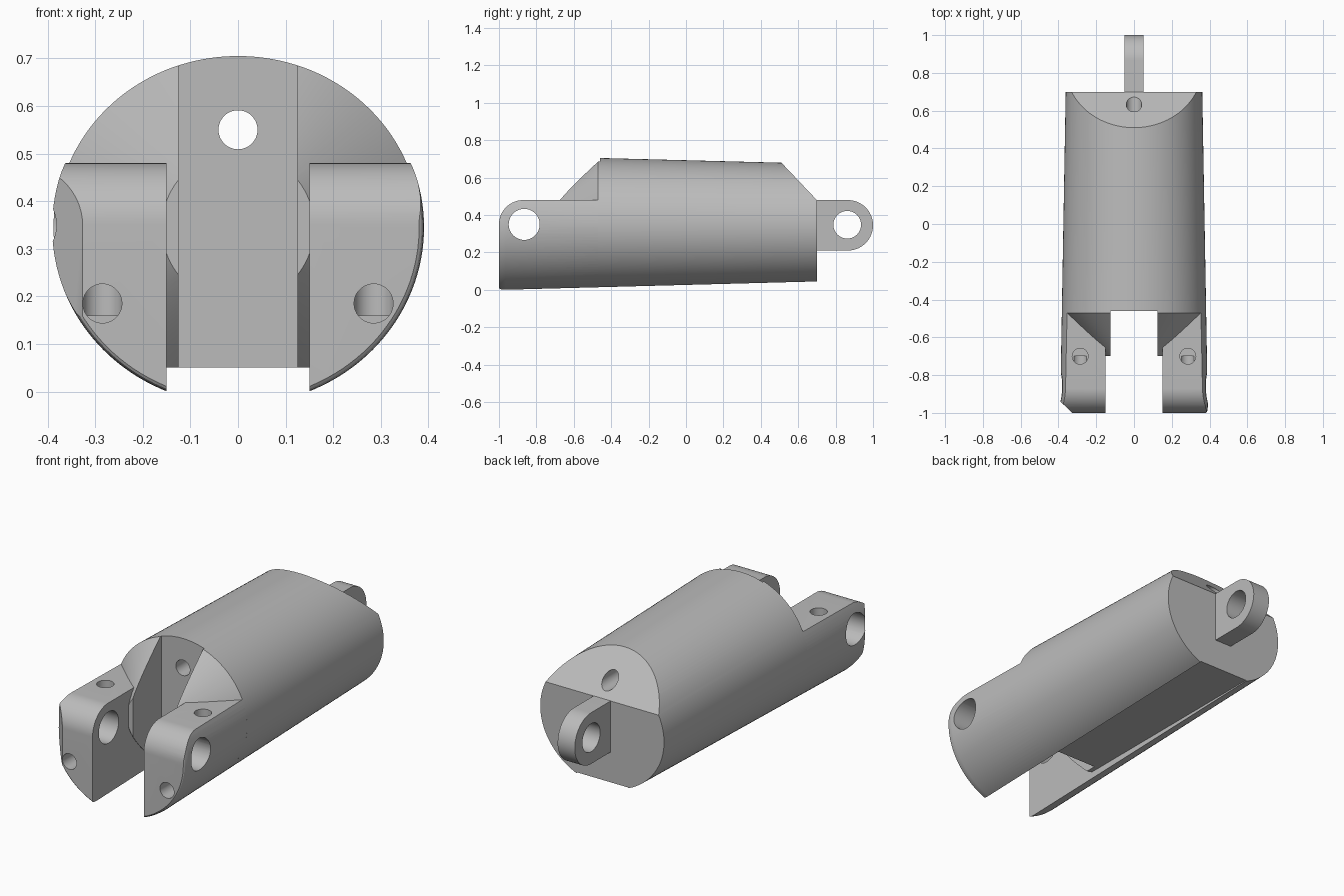
import bpy
import math

cube = bpy.data.objects.get("Cube")
if cube:
    bpy.data.objects.remove(cube, do_unlink=True)

AXIS_Z = 0.345
SLOT, GAP = 0.125, 0.15
SHOULDER = -0.47

grey = bpy.data.materials.new("plain grey")
grey.use_nodes = True
grey.diffuse_color = (0.5, 0.5, 0.5, 1)
grey.node_tree.nodes["Principled BSDF"].inputs["Base Color"].default_value = (0.5, 0.5, 0.5, 1)


def make_object(name, verts, faces):
    mesh = bpy.data.meshes.new(name)
    mesh.from_pydata(verts, [], faces)
    mesh.materials.append(grey)
    obj = bpy.data.objects.new(name, mesh)
    bpy.context.collection.objects.link(obj)
    return obj


def skin(name, rings):
    """Closed solid through a list of equal-length rings."""
    n = len(rings[0])
    faces = [list(range(n))[::-1], [n * (len(rings) - 1) + i for i in range(n)]]
    for r in range(len(rings) - 1):
        for i in range(n):
            j = (i + 1) % n
            faces.append([r * n + i, r * n + j, r * n + n + j, r * n + n + i])
    obj = make_object(name, [v for ring in rings for v in ring], faces)
    # consistent outward normals
    bpy.context.view_layer.objects.active = obj
    obj.select_set(True)
    bpy.ops.object.mode_set(mode="EDIT")
    bpy.ops.mesh.select_all(action="SELECT")
    bpy.ops.mesh.normals_make_consistent(inside=False)
    bpy.ops.object.mode_set(mode="OBJECT")
    obj.select_set(False)
    return obj


def prism(name, outline, axis, low, high):
    """Extrude a 2D outline along the x, y or z axis."""
    place = {"x": lambda p, h: (h, p[0], p[1]),
             "y": lambda p, h: (p[0], h, p[1]),
             "z": lambda p, h: (p[0], p[1], h)}[axis]
    return skin(name, [[place(p, h) for p in outline] for h in (low, high)])


def arc(cx, cy, radius, start, end, steps):
    angles = [math.radians(start + (end - start) * i / steps) for i in range(steps + 1)]
    return [(cx + radius * math.cos(a), cy + radius * math.sin(a)) for a in angles]


def bore(name, axis, cx, cy, radius, low, high):
    return prism(name, arc(cx, cy, radius, 0, 360, 48)[:-1], axis, low, high)


def box(name, x, y, z):
    return prism(name, [(x[0], y[0]), (x[1], y[0]), (x[1], y[1]), (x[0], y[1])], "z", *z)


def oval(y, a, b, n=128):
    return [(a * math.cos(2 * math.pi * (i + 0.5) / n), y,
             AXIS_Z + b * math.sin(2 * math.pi * (i + 0.5) / n)) for i in range(n)]


def taper(y, scale=1.0):
    """Oval cross-section of the tapering barrel at a given depth."""
    return oval(y, scale * (0.374 - 0.0176 * y), scale * (0.348 - 0.026 * y))


def combine(obj, other, operation):
    mod = obj.modifiers.new(operation.title(), "BOOLEAN")
    mod.operation = operation
    mod.solver = "EXACT"
    mod.object = other
    bpy.context.view_layer.objects.active = obj
    bpy.ops.object.modifier_apply(modifier=mod.name)
    bpy.data.objects.remove(other, do_unlink=True)


# Barrel with a conical front shoulder, a front slot and a sloped rear top
body = skin("housing_body", [oval(-0.7, 0.16, 0.16), taper(SHOULDER), taper(0.7)])
combine(body, box("slot_cutter", (-SLOT, SLOT), (-1.1, -0.46), (-0.2, 1)), "DIFFERENCE")
combine(body, prism("rear_slope_cutter", [(0.71, 0.469), (0.45, 0.743), (0.45, 1), (0.9, 1), (0.9, 0.469)],
                    "x", -0.6, 0.6), "DIFFERENCE")

# Two fork arms with rounded upper noses and softened front rims
nose = [(-1, -0.2)] + arc(-0.87, 0.35, 0.13, 180, 90, 16) + [(-0.4, 0.48), (-0.4, -0.2)]
for side in (1, -1):
    arm = skin("fork_arm", [taper(-1, 0.972), taper(-0.996, 0.985), taper(-0.985, 0.995),
                            taper(-0.965), taper(SHOULDER, 0.9998), taper(-0.44, 0.99)])
    limits = sorted((side * GAP, side * 0.6))
    combine(arm, prism("arm_limits", nose, "x", *limits), "INTERSECT")
    if side < 0:
        combine(arm, prism("corner_cutter", [(-0.316, -1.01), (-0.453, -0.88), (-0.6, -1.1)],
                           "z", -0.2, 1), "DIFFERENCE")
    # cross pin hole, front port and the top port that joins it
    combine(arm, bore("pin_hole", "x", -0.865, AXIS_Z + 0.005, 0.083, -0.7, 0.7), "DIFFERENCE")
    combine(arm, bore("front_port", "y", side * 0.285, 0.185, 0.041, -1.1, -0.7), "DIFFERENCE")
    combine(arm, bore("top_port", "z", side * 0.285, -0.7, 0.042, 0.16, 0.6), "DIFFERENCE")
    combine(body, arm, "UNION")

# Flat underside channel and the long through passage
combine(body, box("underside_cutter", (-GAP, GAP), (-1.2, 0.8), (-0.3, 0.05)), "DIFFERENCE")
combine(body, bore("passage", "y", 0, 0.55, 0.041, -0.8, 0.9), "DIFFERENCE")

# Rear mounting lug with its eye
lug_outline = [(0.65, 0.21)] + arc(0.865, AXIS_Z, 0.135, -90, 90, 32) + [(0.65, 0.48)]
lug = prism("rear_lug", lug_outline, "x", -0.05, 0.05)
combine(lug, bore("lug_eye", "x", 0.862, AXIS_Z + 0.003, 0.074, -0.2, 0.2), "DIFFERENCE")

for obj in (body, lug):
    bpy.ops.object.select_all(action="DESELECT")
    obj.select_set(True)
    bpy.context.view_layer.objects.active = obj
    bpy.ops.object.shade_smooth_by_angle(angle=math.radians(25))
